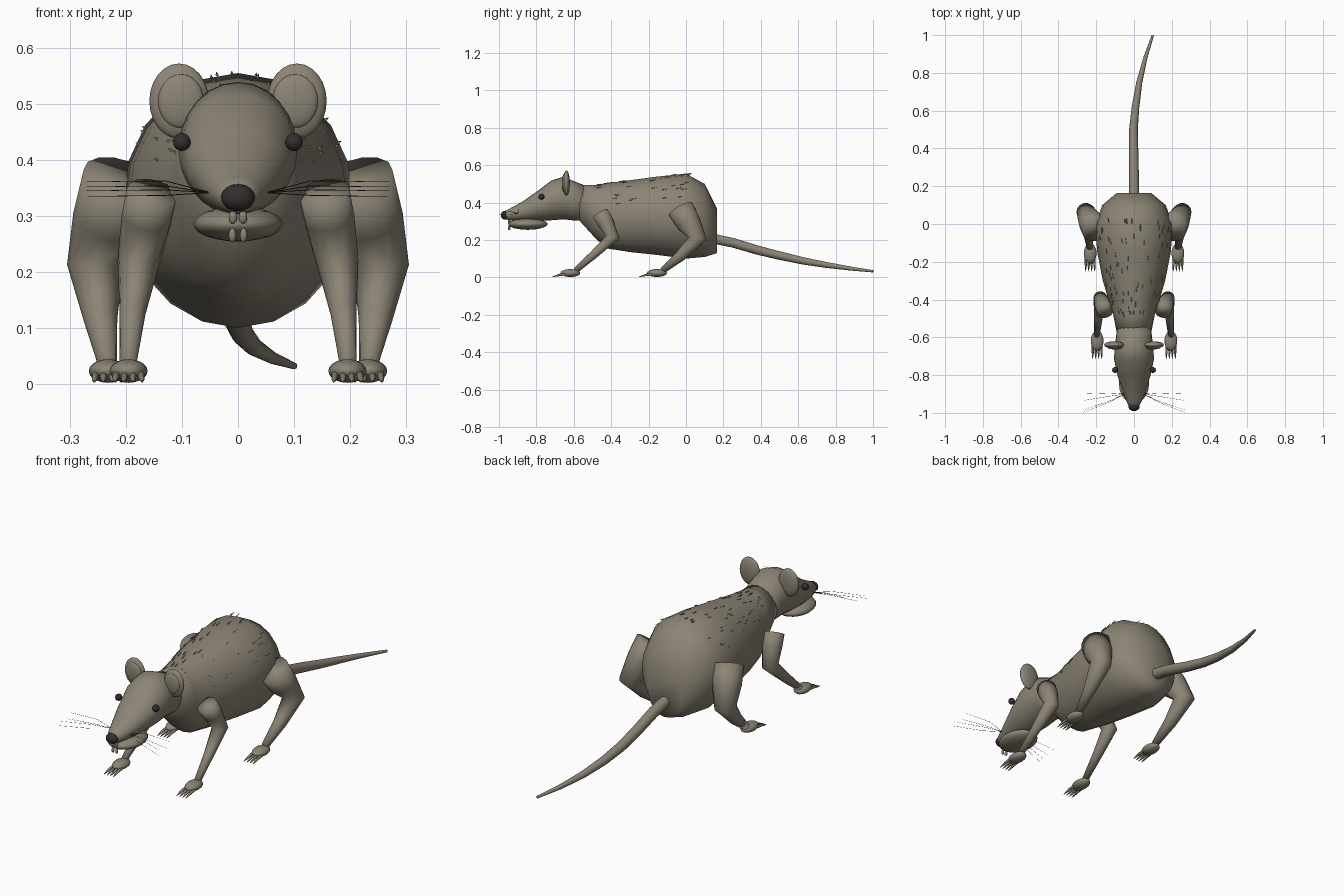
import bpy, bmesh, math, random
from mathutils import Vector, Matrix

if "Cube" in bpy.data.objects:
    bpy.data.objects.remove(bpy.data.objects["Cube"])

random.seed(4)


def material(name, rgb):
    m = bpy.data.materials.new(name)
    m.diffuse_color = (*rgb, 1)
    m.use_nodes = True
    m.node_tree.nodes["Principled BSDF"].inputs["Base Color"].default_value = m.diffuse_color
    return m


FUR = material("grey_brown_fur", (0.262, 0.231, 0.178))
DARK = material("dark_whisker", (0.04, 0.036, 0.033))
BLACK = material("nose_black", (0.035, 0.028, 0.028))


def finish(bm, name, mat, angle=60):
    bmesh.ops.recalc_face_normals(bm, faces=bm.faces)
    me = bpy.data.meshes.new(name)
    bm.to_mesh(me)
    bm.free()
    me.materials.append(mat)
    ob = bpy.data.objects.new(name, me)
    bpy.context.collection.objects.link(ob)
    bpy.context.view_layer.objects.active = ob
    ob.select_set(True)
    bpy.ops.object.shade_smooth_by_angle(angle=math.radians(angle))
    ob.select_set(False)
    return ob


def skin(bm, rings):
    """Bridge rings of points and cap both ends."""
    vs = [[bm.verts.new(p) for p in r] for r in rings]
    n = len(vs[0])
    for a, b in zip(vs, vs[1:]):
        for i in range(n):
            j = (i + 1) % n
            bm.faces.new((a[i], a[j], b[j], b[i]))
    bm.faces.new(vs[0])
    bm.faces.new(vs[-1][::-1])


def loft(name, sections, mat, n=20):
    """Elliptical sections (y, centre z, half width, half height)."""
    bm = bmesh.new()
    skin(bm, [[(rx * math.sin(i * math.tau / n), y, z - rz * math.cos(i * math.tau / n))
               for i in range(n)] for y, z, rx, rz in sections])
    return finish(bm, name, mat, 120)


def tube_into(bm, pts, n):
    """Round tube through points (x, y, z, radius)."""
    p = [Vector(q[:3]) for q in pts]
    rings = []
    for i, c in enumerate(p):
        t = Vector()
        if i > 0:
            t += (c - p[i - 1]).normalized()
        if i < len(p) - 1:
            t += (p[i + 1] - c).normalized()
        t.normalize()
        u = Vector((1, 0, 0)) if abs(t.x) < 0.8 else Vector((0, 1, 0))
        u = (u - t * u.dot(t)).normalized()
        v = t.cross(u)
        rings.append([c + pts[i][3] * (u * math.cos(k * math.tau / n) + v * math.sin(k * math.tau / n))
                      for k in range(n)])
    skin(bm, rings)


def tube(name, pts, mat, n=14, angle=60):
    bm = bmesh.new()
    tube_into(bm, pts, n)
    return finish(bm, name, mat, angle)


def ball(name, loc, size, mat, seg=20):
    bm = bmesh.new()
    bmesh.ops.create_uvsphere(bm, u_segments=seg, v_segments=seg // 2 + 2, radius=1,
                              matrix=Matrix.Translation(loc) @ Matrix.Diagonal((*size, 1)))
    return finish(bm, name, mat)


# Body and head
BODY = [(0.165, .25, .09, .12), (0.10, .305, .168, .195), (0.0, .328, .205, .227),
        (-0.15, .33, .195, .21), (-0.3, .328, .165, .192), (-0.42, .33, .13, .175),
        (-0.48, .35, .11, .145), (-0.57, .4, .092, .096)]
loft("body", BODY, FUR)
loft("head", [(-.53, .395, .09, .093), (-.60, .41, .095, .105), (-.655, .425, .104, .114),
              (-.72, .412, .105, .106), (-.80, .38, .088, .078), (-.88, .352, .062, .05),
              (-.94, .337, .04, .033), (-.975, .333, .022, .018)], FUR, 24)
ball("nose", (0, -.967, .333), (.030, .023, .024), BLACK)
ball("lower_jaw", (0, -.845, .286), (.08, .105, .031), FUR)

# Tail
tube("tail", [(0, .13, .21, .027), (0, .25, .186, .026), (-.002, .38, .147, .025),
              (-.003, .50, .117, .023), (.008, .62, .09, .02), (.028, .75, .067, .016),
              (.06, .88, .048, .011), (.1, 1.0, .033, .006)], FUR)


def paw(name, x, y):
    ball(name, (x, y, .024), (.034, .053, .021), FUR, 16)
    for i in range(4):
        dx = (i - 1.5) * .0145
        tube(f"{name}_toe_{i}", [(x + dx, y - .025, .018, .007), (x + dx * 1.05, y - .058, .014, .006),
                                 (x + dx * 1.1, y - .075, .009, .0045),
                                 (x + dx * 1.1, y - .097, .004, .001)], FUR, 8)


for s, side in ((-1, "left"), (1, "right")):
    # Ears and eyes
    ball(f"{side}_ear", (s * .105, -.64, .505), (.053, .019, .067), FUR)
    ball(f"{side}_inner_ear", (s * .102, -.652, .505), (.041, .012, .048), FUR)
    ball(f"{side}_eye", (s * .1, -.773, .432), (.016, .016, .016), BLACK, 14)
    # Teeth
    ball(f"{side}_upper_tooth", (s * .009, -.946, .298), (.008, .007, .012), FUR, 10)
    ball(f"{side}_lower_tooth", (s * .010, -.945, .266), (.007, .007, .013), FUR, 10)
    # Legs, splayed outward from the trunk
    tube(f"{side}_front_leg", [(s * .153, -.458, .342, .046), (s * .163, -.43, .295, .045),
                               (s * .178, -.392, .215, .037), (s * .188, -.49, .125, .023),
                               (s * .196, -.59, .037, .015)], FUR, 14, 180)
    tube(f"{side}_hind_leg", [(s * .205, -.028, .365, .073), (s * .23, .015, .29, .066),
                              (s * .255, .062, .208, .05), (s * .245, -.03, .115, .03),
                              (s * .233, -.125, .037, .017)], FUR, 14, 180)
    paw(f"{side}_front_paw", s * .195, -.618)
    paw(f"{side}_hind_paw", s * .232, -.155)
    # Whiskers
    bm = bmesh.new()
    for y, z in ((-.998, .335), (-.935, .345), (-.90, .361), (-.985, .352)):
        tube_into(bm, [(s * .05, -.90, .342, .0009), (s * .13, (-.905 + y) / 2 + .008, z + .002, .0008),
                       (s * .27, y, z, .0004)], 4)
    finish(bm, f"{side}_whiskers", DARK)

# Bristles scattered over the back, swept towards the tail
bm = bmesh.new()
for _ in range(70):
    y = random.uniform(-.5, .01)
    a = random.uniform(-1.2, 1.2)
    for (y1, z1, w1, h1), (y0, z0, w0, h0) in zip(BODY, BODY[1:]):
        if y0 <= y <= y1:
            f = (y - y0) / (y1 - y0)
            z, w, h = z0 + f * (z1 - z0), w0 + f * (w1 - w0), h0 + f * (h1 - h0)
            break
    out = Vector((math.sin(a), 0, math.cos(a)))
    base = Vector((w * out.x, y, z + h * out.z))
    tip = base + Vector((0, .028, 0)) + out * .006
    tube_into(bm, [(*base, .003), (*tip, .0005)], 4)
finish(bm, "back_bristles", FUR, 20)
